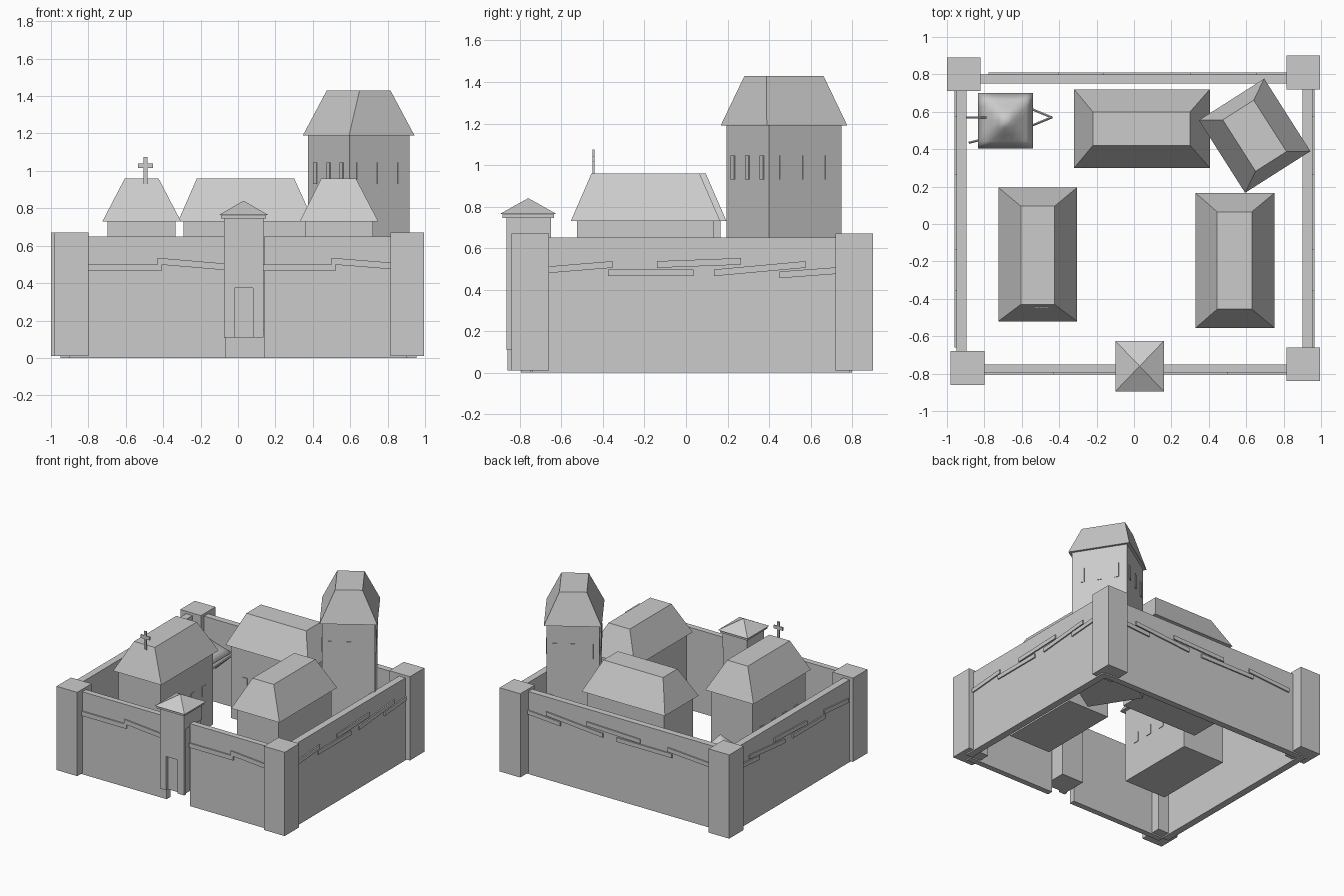
import bpy, bmesh, math
from mathutils import Vector, Matrix

if "Cube" in bpy.data.objects:
    bpy.data.objects.remove(bpy.data.objects["Cube"])


def mesh_object(name, bm, loc=(0, 0, 0), rot=0.0):
    bmesh.ops.recalc_face_normals(bm, faces=bm.faces)
    me = bpy.data.meshes.new(name)
    bm.to_mesh(me)
    bm.free()
    ob = bpy.data.objects.new(name, me)
    ob.location = loc
    ob.rotation_euler.z = rot
    bpy.context.collection.objects.link(ob)
    return ob


def box(name, x0, x1, y0, y1, z0, z1, origin=(0, 0, 0), rot=0.0):
    bm = bmesh.new()
    bmesh.ops.create_cube(bm, size=1)
    bmesh.ops.scale(bm, vec=(x1 - x0, y1 - y0, z1 - z0), verts=bm.verts)
    bmesh.ops.translate(bm, vec=((x0 + x1) / 2, (y0 + y1) / 2, (z0 + z1) / 2), verts=bm.verts)
    return mesh_object(name, bm, origin, rot)


def frustum(name, base, top, z0, z1, origin=(0, 0, 0), rot=0.0):
    """Hipped roof: base and top are (x0, x1, y0, y1) rectangles."""
    bm = bmesh.new()
    rings = []
    for (x0, x1, y0, y1), z in ((base, z0), (top, z1)):
        rings.append([bm.verts.new(p) for p in
                      ((x0, y0, z), (x1, y0, z), (x1, y1, z), (x0, y1, z))])
    bm.faces.new(rings[0])
    bm.faces.new(rings[1])
    for i in range(4):
        j = (i + 1) % 4
        bm.faces.new((rings[0][i], rings[0][j], rings[1][j], rings[1][i]))
    return mesh_object(name, bm, origin, rot)


def pole(name, a, b, r=0.007):
    a, b = Vector(a), Vector(b)
    bm = bmesh.new()
    m = Matrix.Translation((a + b) / 2) @ (b - a).to_track_quat('Z', 'Y').to_matrix().to_4x4()
    bmesh.ops.create_cone(bm, cap_ends=True, segments=6, radius1=r, radius2=r,
                          depth=(b - a).length, matrix=m)
    return mesh_object(name, bm)


def band(name, a0, a1, zl, zr, axis, face, out, h=0.035):
    """Sloping plaster ledge on the outside of a wall."""
    bm = bmesh.new()
    rings = []
    for f in (face - out * 0.005, face + out * 0.01):
        pts = ((a0, zl), (a1, zr), (a1, zr + h), (a0, zl + h))
        rings.append([bm.verts.new((a, f, z) if axis == 'x' else (f, a, z)) for a, z in pts])
    bm.faces.new(rings[0])
    bm.faces.new(rings[1])
    for i in range(4):
        j = (i + 1) % 4
        bm.faces.new((rings[0][i], rings[0][j], rings[1][j], rings[1][i]))
    mesh_object(name, bm)


# Curtain walls, open at the gate
box("front_wall_left", -0.9, -0.065, -0.795, -0.75, 0, 0.65)
box("front_wall_right", 0.14, 0.9, -0.795, -0.75, 0, 0.65)
box("back_wall", -0.9, 0.9, 0.75, 0.80, 0, 0.65)
box("left_wall", -0.95, -0.895, -0.75, 0.79, 0, 0.65)
box("right_wall", 0.90, 0.955, -0.74, 0.79, 0, 0.65)

# Corner towers
for name, cx, cy in (("front_left", -0.89, -0.77), ("front_right", 0.905, -0.75),
                     ("back_left", -0.91, 0.80), ("back_right", 0.905, 0.81)):
    box(name + "_corner_tower", cx - 0.09, cx + 0.09, cy - 0.09, cy + 0.09, 0.01, 0.67)

# Stepped ledges around the walls
for a0, a1, zl, zr in ((-0.80, -0.41, 0.465, 0.465), (-0.43, -0.075, 0.50, 0.47),
                       (0.136, 0.52, 0.465, 0.465), (0.50, 0.815, 0.50, 0.475)):
    band("front_ledge", a0, a1, zl, zr, 'x', -0.795, -1)
for a0, a1, zl, zr in ((-0.66, -0.355, 0.48, 0.505), (-0.375, 0.035, 0.465, 0.465),
                       (-0.14, 0.265, 0.505, 0.52), (0.135, 0.575, 0.465, 0.505),
                       (0.45, 0.72, 0.455, 0.475)):
    band("right_ledge", a0, a1, zl, zr, 'y', 0.955, 1, 0.032)
    band("left_ledge", a0, a1, zl, zr, 'y', -0.95, -1, 0.032)
    band("back_ledge", a0 * 1.18, a1 * 1.14, zl, zr, 'x', 0.80, 1, 0.032)

# Gatehouse with raised front frame, cornice and pyramid roof
box("gatehouse_body", -0.065, 0.126, -0.845, -0.65, 0.11, 0.75)
for x0, x1, z0, z1 in ((-0.075, -0.02, 0.11, 0.625), (0.08, 0.136, 0.11, 0.625),
                       (-0.02, 0.08, 0.375, 0.625)):
    box("gate_frame", x0, x1, -0.865, -0.84, z0, z1)
box("gatehouse_upper", -0.075, 0.136, -0.865, -0.65, 0.625, 0.745)
box("gatehouse_cornice", -0.09, 0.15, -0.885, -0.635, 0.745, 0.765)
frustum("gatehouse_roof", (-0.10, 0.16, -0.895, -0.625), (0.029, 0.031, -0.761, -0.759), 0.765, 0.84)

# Three hipped houses
houses = {"left_house": ((-0.725, -0.305, -0.52, 0.195), (-0.605, -0.425, -0.43, 0.095)),
          "right_house": ((0.33, 0.75, -0.555, 0.165), (0.445, 0.63, -0.455, 0.065)),
          "back_house": ((-0.32, 0.405, 0.30, 0.72), (-0.22, 0.30, 0.42, 0.60))}
for name, (base, top) in houses.items():
    x0, x1, y0, y1 = base
    box(name + "_body", x0 + 0.028, x1 - 0.028, y0 + 0.03, y1 - 0.03, 0.15, 0.73)
    frustum(name + "_roof", base, top, 0.73, 0.96)

# Windows along the house sides
for i in range(4):
    y = -0.37 + i * 0.14
    for x in (-0.697, -0.333, 0.358, 0.722):
        box("house_window", x - 0.005, x + 0.005, y - 0.022, y + 0.022, 0.42, 0.50)
    x = -0.17 + i * 0.14
    box("back_house_window", x - 0.022, x + 0.022, 0.325, 0.335, 0.42, 0.50)

# Roof cross
box("cross_upright", -0.505, -0.485, -0.45, -0.44, 0.93, 1.075)
box("cross_arm", -0.535, -0.455, -0.45, -0.44, 1.015, 1.04)

# Turned keep with hipped roof and slit windows
keep, turn = (0.645, 0.472, 0), math.radians(32.5)
box("keep_body", -0.19, 0.19, -0.208, 0.208, 0.12, 1.19, keep, turn)
frustum("keep_roof", (-0.207, 0.207, -0.23, 0.23), (-0.098, 0.098, -0.163, 0.163), 1.19, 1.43, keep, turn)
for s in (-1, 1):
    for t in (-0.13, 0, 0.13):
        box("keep_slit", s * 0.19 - 0.005, s * 0.19 + 0.005, t - 0.016, t + 0.016, 0.93, 1.045, keep, turn)
        box("keep_slit", t - 0.016, t + 0.016, s * 0.208 - 0.005, s * 0.208 + 0.005, 0.93, 1.045, keep, turn)

# Cloth canopy, sagging from its peak, on poles
bm = bmesh.new()
bmesh.ops.create_grid(bm, x_segments=8, y_segments=8, size=0.1475)
for v in bm.verts:
    d = max(abs(v.co.x), abs(v.co.y)) / 0.1475
    v.co.z = 0.46 + 0.16 * (1 - d) ** 1.1
canopy = mesh_object("cloth_canopy", bm, (-0.687, 0.552, 0))
canopy.data.polygons.foreach_set("use_smooth", [True] * len(canopy.data.polygons))
solid = canopy.modifiers.new("thickness", 'SOLIDIFY')
solid.thickness = 0.008
pole("canopy_centre_pole", (-0.687, 0.552, 0.15), (-0.687, 0.552, 0.61))
for dy in (-0.07, 0.07):
    pole("canopy_brace", (-0.66, 0.57 + dy * 1.3, 0.32), (-0.44, 0.57, 0.52))
pole("canopy_wall_pole", (-0.93, 0.57, 0.50), (-0.66, 0.57, 0.50))
pole("canopy_side_pole", (-0.88, 0.435, 0.36), (-0.70, 0.48, 0.50))
